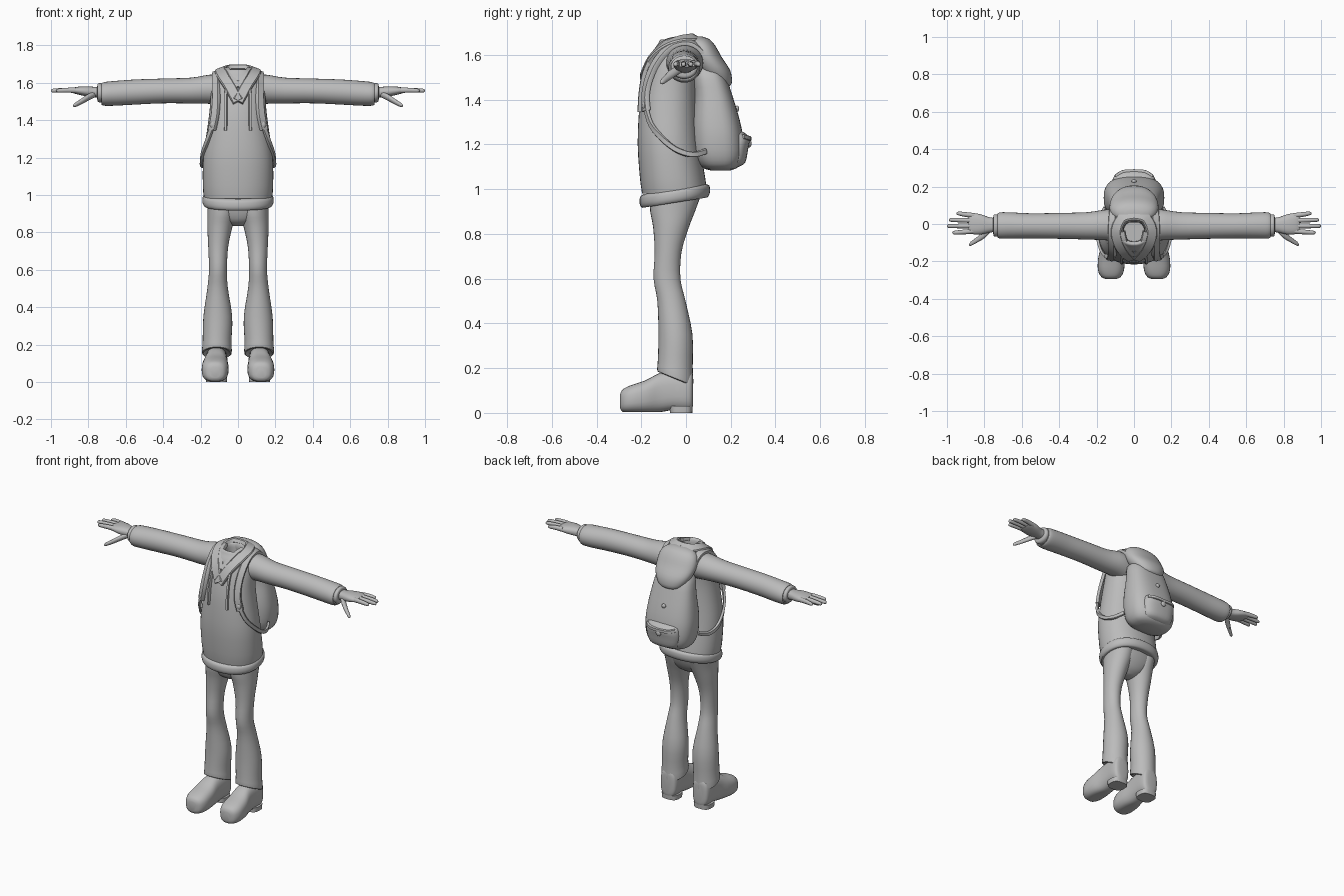
import bpy, bmesh, math
from mathutils import Vector

grey = bpy.data.materials.new("grey")
grey.diffuse_color = (0.5, 0.5, 0.5, 1)


def finish(name, bm, mirror=False, angle=40):
    bmesh.ops.recalc_face_normals(bm, faces=bm.faces)
    me = bpy.data.meshes.new(name)
    bm.to_mesh(me)
    bm.free()
    me.materials.append(grey)
    ob = bpy.data.objects.new(name, me)
    bpy.context.collection.objects.link(ob)
    if mirror:
        ob.modifiers.new("mirror", 'MIRROR').use_mirror_merge = False
    bpy.ops.object.select_all(action='DESELECT')
    ob.select_set(True)
    bpy.context.view_layer.objects.active = ob
    bpy.ops.object.shade_smooth_by_angle(angle=math.radians(angle))
    return ob


def smooth_rows(rows, sub):
    """Catmull-Rom interpolation through a short list of tuples."""
    rows = [Vector(r) for r in rows]
    out = []
    for i in range(len(rows) - 1):
        p0, p1, p2, p3 = rows[max(i-1, 0)], rows[i], rows[i+1], rows[min(i+2, len(rows)-1)]
        for k in range(sub):
            t = k / sub
            out.append(0.5 * (2*p1 + (p2-p0)*t + (2*p0-5*p1+4*p2-p3)*t*t + (3*p1-p0-3*p2+p3)*t**3))
    return out + [rows[-1]]


def loft(name, axis, rows, n=2, seg=28, sub=3, mirror=False, caps=True, tilt=0, floor=None):
    """Rows are (position, centre a, centre b, radius a, radius b[, tilt])."""
    bm, rings = bmesh.new(), []
    for r in smooth_rows(rows, sub):
        slope = r[5] if len(r) > 5 else tilt
        ring = []
        for k in range(seg):
            c, s = math.cos(math.tau*k/seg), math.sin(math.tau*k/seg)
            a = r[1] + r[3]*math.copysign(abs(c)**(2/n), c)
            b = r[2] + r[4]*math.copysign(abs(s)**(2/n), s)
            t = r[0] + slope*(b - r[2])
            if floor is not None:
                b = max(b, floor)
            ring.append(bm.verts.new({'x': (t, a, b), 'y': (a, t, b), 'z': (a, b, t)}[axis]))
        rings.append(ring)
    for p, q in zip(rings, rings[1:]):
        for k in range(seg):
            bm.faces.new((p[k], p[(k+1) % seg], q[(k+1) % seg], q[k]))
    if caps:
        bm.faces.new(rings[0])
        bm.faces.new(rings[-1])
    return finish(name, bm, mirror)


def band(name, pts, width, thick, mirror=True, sub=5):
    """Flat strap along a path, facing away from the body's middle."""
    bm, rings = bmesh.new(), []
    pts = smooth_rows(pts, sub)
    for i, p in enumerate(pts):
        tan = (pts[min(i+1, len(pts)-1)] - pts[max(i-1, 0)]).normalized()
        out = p - Vector((p.x*0.5, -0.06, min(p.z, 1.5)))
        out = (out - tan*out.dot(tan)).normalized()
        side = tan.cross(out) * width/2
        up = out * thick/2
        rings.append([bm.verts.new(p + side*a + up*b) for a, b in
                      ((-1, -1), (1, -1), (1, .5), (.8, 1), (-.8, 1), (-1, .5))])
    for p, q in zip(rings, rings[1:]):
        for k in range(6):
            bm.faces.new((p[k], p[(k+1) % 6], q[(k+1) % 6], q[k]))
    bm.faces.new(rings[0])
    bm.faces.new(rings[-1])
    return finish(name, bm, mirror)


def ball(name, loc, scale, mirror=False):
    bm = bmesh.new()
    bmesh.ops.create_uvsphere(bm, u_segments=20, v_segments=12, radius=1)
    bmesh.ops.scale(bm, vec=scale, verts=bm.verts)
    bmesh.ops.translate(bm, vec=loc, verts=bm.verts)
    return finish(name, bm, mirror)


# Sweater body, folding inward at the open neck
loft("sweater", 'z', [
    (.98, 0, -.05, .182, .146), (1.05, 0, -.06, .188, .146), (1.2, 0, -.077, .186, .139),
    (1.35, 0, -.08, .165, .130), (1.45, 0, -.075, .152, .122), (1.55, 0, -.06, .145, .112),
    (1.62, 0, -.045, .13, .10), (1.65, 0, -.04, .10, .085), (1.67, 0, -.04, .075, .072),
    (1.66, 0, -.04, .058, .056), (1.61, 0, -.04, .055, .053)], n=2.2, seg=40)
loft("sweater_hem", 'z', [
    (.945, 0, -.05, .155, .125), (.94, 0, -.05, .178, .145), (.96, 0, -.05, .19, .157),
    (.99, 0, -.05, .188, .155), (1.0, 0, -.05, .172, .14)], n=2.2, seg=40, tilt=.16)

# Hood hanging behind the neck, and its collar meeting in a V
loft("hood", 'z', [
    (1.455, 0, .165, .04, .02), (1.475, 0, .155, .08, .05), (1.53, 0, .125, .118, .073),
    (1.59, 0, .09, .132, .07), (1.64, 0, .07, .122, .062), (1.67, 0, .06, .09, .045),
    (1.682, 0, .055, .04, .02)], n=2.2)
band("hood_collar", [(0, .045, 1.672), (.06, .03, 1.672), (.092, -.03, 1.665),
                     (.082, -.1, 1.635), (.045, -.158, 1.58), (0, -.193, 1.50)], .06, .028)
band("collar_inner", [(.062, -.04, 1.672), (.05, -.09, 1.66), (.03, -.13, 1.625),
                      (0, -.165, 1.575)], .03, .02)
band("drawstring", [(.062, -.155, 1.59), (.064, -.187, 1.52), (.065, -.203, 1.43),
                    (.066, -.208, 1.345)], .014, .016)

# Sleeves and cuffs
loft("sleeve", 'x', [
    (.09, -.01, 1.56, .085, .08), (.15, -.005, 1.565, .082, .078), (.25, -.01, 1.558, .073, .069),
    (.4, -.01, 1.556, .069, .066), (.55, -.01, 1.55, .067, .067), (.66, -.008, 1.543, .07, .066),
    (.715, -.008, 1.54, .07, .063), (.73, -.008, 1.54, .06, .054), (.70, -.008, 1.54, .05, .045)],
    mirror=True)
loft("cuff", 'x', [
    (.715, -.008, 1.543, .05, .045), (.735, -.008, 1.545, .06, .052),
    (.75, -.008, 1.547, .056, .047), (.753, -.008, 1.547, .04, .03)], mirror=True)

# Hands with four fingers and a thumb
loft("hand", 'x', [
    (.73, -.005, 1.548, .038, .03), (.77, -.005, 1.55, .04, .028), (.82, -.002, 1.555, .054, .026),
    (.865, .002, 1.558, .056, .019), (.885, .002, 1.558, .045, .012)], n=2.4, seg=20, mirror=True)
for i, (y0, y1, tip) in enumerate(((.045, .056, .95), (.018, .022, .99),
                                   (-.010, -.011, 1.0), (-.038, -.046, .972))):
    loft("finger_%d" % (i+1), 'x', [
        (.85, y0, 1.558, .013, .015), (.9, (y0+y1)/2, 1.56, .013, .014),
        (tip-.015, y1, 1.558, .0105, .011), (tip-.003, y1, 1.557, .006, .006),
        (tip, y1, 1.557, .001, .001)], seg=10, mirror=True)
loft("thumb", 'x', [
    (.76, -.02, 1.54, .018, .016), (.80, -.055, 1.522, .021, .018), (.84, -.085, 1.498, .015, .015),
    (.873, -.106, 1.48, .011, .011), (.882, -.11, 1.477, .002, .002)], seg=12, mirror=True)

# Trousers
loft("trouser_seat", 'z', [
    (.835, 0, -.06, .03, .03), (.86, 0, -.06, .09, .07), (.91, 0, -.055, .155, .098),
    (.97, 0, -.05, .168, .115)], n=2.3)
loft("trouser_leg", 'z', [
    (.96, .085, -.05, .08, .112, 0), (.90, .087, -.06, .077, .1, 0), (.83, .097, -.067, .067, .08, 0),
    (.72, .106, -.08, .053, .06, 0), (.6, .107, -.085, .048, .06, 0), (.5, .109, -.065, .055, .063, 0),
    (.35, .108, -.047, .077, .076, 0), (.22, .112, -.048, .077, .078, -.2),
    (.155, .113, -.048, .079, .08, -.4), (.16, .113, -.048, .06, .06, -.4)], mirror=True)

# Shoes, with a separate heel
loft("shoe", 'y', [
    (-.295, .123, .052, .025, .03), (-.283, .123, .055, .052, .05), (-.245, .123, .062, .07, .062),
    (-.18, .121, .073, .07, .073), (-.12, .117, .09, .06, .087), (-.06, .115, .1, .058, .088),
    (0, .115, .1, .058, .09), (.025, .115, .1, .048, .085), (.032, .115, .1, .025, .06)],
    n=2.6, mirror=True, floor=.003)
loft("shoe_heel", 'z', [
    (0, .115, -.022, .055, .05), (.03, .115, -.022, .057, .052)], n=3, sub=1, mirror=True)

# Backpack with pocket, flap and buttons
loft("backpack", 'z', [
    (1.083, 0, .155, .07, .04), (1.1, 0, .15, .125, .085), (1.15, 0, .145, .153, .112),
    (1.23, 0, .14, .162, .115), (1.31, 0, .133, .157, .107), (1.42, 0, .122, .14, .085),
    (1.52, 0, .1, .118, .07), (1.57, 0, .085, .06, .03)], n=2.6, seg=36)
loft("backpack_pocket", 'z', [
    (1.10, 0, .215, .06, .02), (1.12, 0, .215, .1, .05), (1.18, 0, .22, .115, .058),
    (1.225, 0, .225, .112, .06), (1.25, 0, .22, .1, .045), (1.265, 0, .215, .06, .02)], n=2.6)
band("pocket_flap_edge", [(0, .285, 1.225), (.06, .281, 1.228), (.1, .255, 1.235)], .02, .014)
ball("pocket_buckle", (0, .283, 1.205), (.018, .01, .018))
ball("backpack_button", (0, .228, 1.36), (.014, .01, .014))

# Shoulder straps running under the arms to the pack
band("shoulder_strap", [(.11, .08, 1.61), (.115, .02, 1.652), (.118, -.06, 1.642), (.118, -.125, 1.58),
                        (.118, -.165, 1.5), (.125, -.182, 1.42), (.14, -.178, 1.35)], .042, .022)
band("lower_strap", [(.137, -.182, 1.37), (.165, -.158, 1.29), (.188, -.105, 1.225),
                     (.197, -.04, 1.175), (.185, .03, 1.155), (.155, .09, 1.17)], .024, .014)
ball("strap_clip", (.132, -.184, 1.375), (.018, .012, .02), True)
